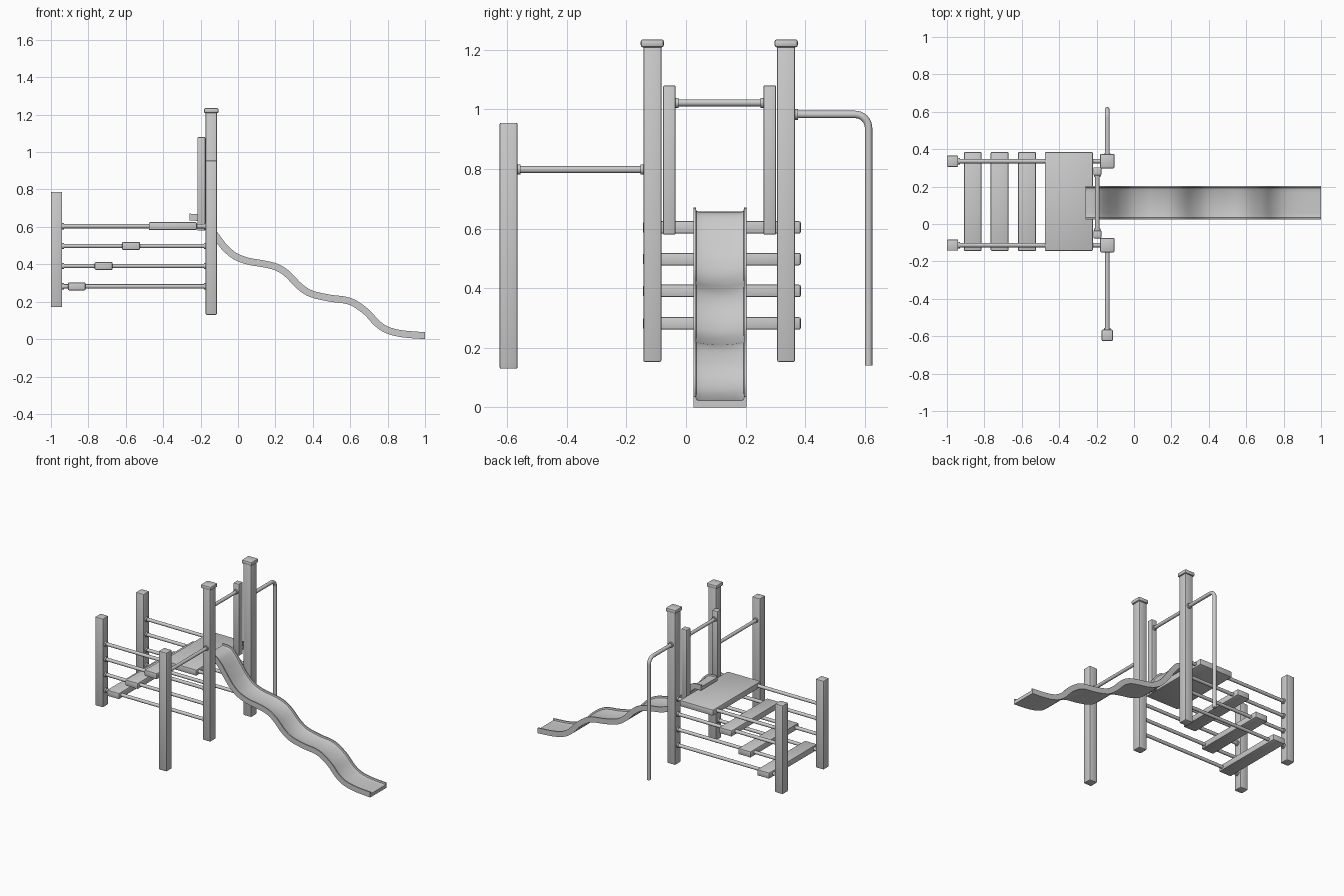
import bpy, bmesh, math
from mathutils import Vector

if "Cube" in bpy.data.objects:
    bpy.data.objects.remove(bpy.data.objects["Cube"])


def finish(name, bm, smooth=True):
    bmesh.ops.recalc_face_normals(bm, faces=bm.faces[:])
    me = bpy.data.meshes.new(name)
    bm.to_mesh(me)
    bm.free()
    ob = bpy.data.objects.new(name, me)
    bpy.context.collection.objects.link(ob)
    if smooth:
        bpy.ops.object.select_all(action='DESELECT')
        ob.select_set(True)
        bpy.context.view_layer.objects.active = ob
        bpy.ops.object.shade_smooth_by_angle(angle=math.radians(35))
    return ob


def box(name, x, y, z, bevel=0.005):
    """Bevelled box from (min, max) ranges."""
    bm = bmesh.new()
    bmesh.ops.create_cube(bm, size=1)
    for v in bm.verts:
        v.co = Vector([(a + b) / 2 + c * (b - a) for (a, b), c in zip((x, y, z), v.co)])
    bmesh.ops.bevel(bm, geom=bm.edges[:], offset=bevel, segments=2, profile=0.5, affect='EDGES')
    return finish(name, bm)


def post(name, x, y, z0, z1, half=0.03, bevel=0.005):
    return box(name, (x - half, x + half), (y - half, y + half), (z0, z1), bevel)


def add_rod(bm, a, b, r):
    a, b = Vector(a), Vector(b)
    d = b - a
    m = d.to_track_quat('Z', 'Y').to_matrix().to_4x4()
    m.translation = (a + b) / 2
    bmesh.ops.create_cone(bm, cap_ends=True, segments=20, radius1=r, radius2=r,
                          depth=d.length, matrix=m)


def rail(name, a, b, r=0.0115, collar=0.017):
    """Round bar with a small collar at both ends."""
    bm = bmesh.new()
    a, b = Vector(a), Vector(b)
    u = (b - a).normalized() * 0.01
    add_rod(bm, a, b, r)
    add_rod(bm, a - u * 0.3, a + u, collar)
    add_rod(bm, b - u, b + u * 0.3, collar)
    return finish(name, bm)


PX = -0.143                      # main post line
SIDES = {"front": -0.113, "back": 0.336}
LEVELS = (0.604, 0.498, 0.391, 0.282)

# main posts with caps, stair posts and stair rails
for side, y in SIDES.items():
    post(side + "_main_post", PX, y, 0.153, 1.212)
    post(side + "_post_cap", PX, y, 1.208, 1.235, 0.039, 0.008)
    post(side + "_stair_post", -0.97, y, 0.171, 0.787)
    for i, z in enumerate(LEVELS):
        rail(f"{side}_rail_{i + 1}", (-0.94, y, z), (PX - 0.03, y, z))

# slim guard posts and the bar over the slide entrance
for side, y in (("front", -0.056), ("back", 0.281)):
    post(side + "_guard_post", -0.196, y, 0.58, 1.08, 0.021, 0.004)
rail("guard_bar", (-0.196, -0.035, 1.022), (-0.196, 0.26, 1.022))

# platform and steps
WIDE = (-0.144, 0.385)
for name, x0, x1, z in (("platform", -0.477, -0.22, LEVELS[0]),
                        ("upper_step", -0.62, -0.524, LEVELS[1]),
                        ("middle_step", -0.766, -0.671, LEVELS[2]),
                        ("lower_step", -0.909, -0.815, LEVELS[3])):
    box(name, (x0, x1), WIDE, (z - 0.021, z + 0.021), 0.006)

# side post with its chin-up bar
post("side_post", PX, -0.595, 0.13, 0.955)
rail("chin_up_bar", (PX, -0.565, 0.798), (PX, -0.143, 0.798))

# bent climbing pole swept along an L path
path = [(0.36, 0.983)]
R = 0.045
for i in range(9):
    t = math.pi / 2 * (1 - i / 8)
    path.append((0.6125 - R + R * math.cos(t), 0.983 - R + R * math.sin(t)))
path.append((0.6125, 0.14))
bm = bmesh.new()
rings = []
for i, (y, z) in enumerate(path):
    p, q = path[max(i - 1, 0)], path[min(i + 1, len(path) - 1)]
    if i in (0, 1):
        n = Vector((0, 0, 1))
    elif i >= len(path) - 2:
        n = Vector((0, 1, 0))
    else:
        n = Vector((0, p[1] - q[1], q[0] - p[0])).normalized()
    rings.append([bm.verts.new(Vector((PX, y, z)) + 0.0125 * (
        n * math.cos(k * math.tau / 20) + Vector((math.sin(k * math.tau / 20), 0, 0))))
        for k in range(20)])
for r0, r1 in zip(rings, rings[1:]):
    for k in range(20):
        bm.faces.new((r0[k], r0[(k + 1) % 20], r1[(k + 1) % 20], r1[k]))
bm.faces.new(rings[0])
bm.faces.new(rings[-1])
add_rod(bm, (PX, 0.362, 0.983), (PX, 0.376, 0.983), 0.018)
finish("climbing_pole", bm)

# wavy slide: shallow trough section swept along a smoothed centre line
pts = [Vector(p) for p in (
    (-0.258, 0.652), (-0.20, 0.647), (-0.16, 0.61), (-0.112, 0.543), (-0.07, 0.489),
    (-0.016, 0.444), (0.053, 0.417), (0.128, 0.404), (0.203, 0.386), (0.262, 0.350),
    (0.326, 0.285), (0.39, 0.243), (0.492, 0.219), (0.572, 0.209), (0.626, 0.189),
    (0.69, 0.142), (0.743, 0.085), (0.80, 0.048), (0.882, 0.028), (1.0, 0.0185))]
ext = [2 * pts[0] - pts[1]] + pts + [2 * pts[-1] - pts[-2]]
line = []
for i in range(len(pts) - 1):
    a, b, c, d = ext[i:i + 4]
    for k in range(4):
        t = k / 4
        line.append((0.5 * (2 * b + (c - a) * t + (2 * a - 5 * b + 4 * c - d) * t * t
                            + (3 * b - a - 3 * c + d) * t ** 3)))
line.append(pts[-1])
H, W, CY = 0.0185, 0.089, 0.114
bm = bmesh.new()
rings = []
for i, p in enumerate(line):
    d = (line[min(i + 1, len(line) - 1)] - line[max(i - 1, 0)]).normalized()
    n = Vector((-d.y, d.x))
    if i in (0, len(line) - 1):
        n = Vector((0, 1))
    dip = 0.009 * math.sin(math.pi * i / (len(line) - 1))
    section = [(-W, -H), (-W, H), (-W + 0.008, H), (-W + 0.010, H - 0.011)]
    for k in range(9):
        s = -1 + k / 4
        section.append((s * (W - 0.016), H - 0.013 - dip * (1 - s * s)))
    section += [(-y, h) for y, h in reversed(section[:4])]
    rings.append([bm.verts.new((p.x + n.x * h, CY + y, p.y + n.y * h)) for y, h in section])
N = len(rings[0])
for r0, r1 in zip(rings, rings[1:]):
    for k in range(N):
        bm.faces.new((r0[k], r0[(k + 1) % N], r1[(k + 1) % N], r1[k]))
bm.faces.new(rings[0])
bm.faces.new(rings[-1])
finish("wavy_slide", bm)
